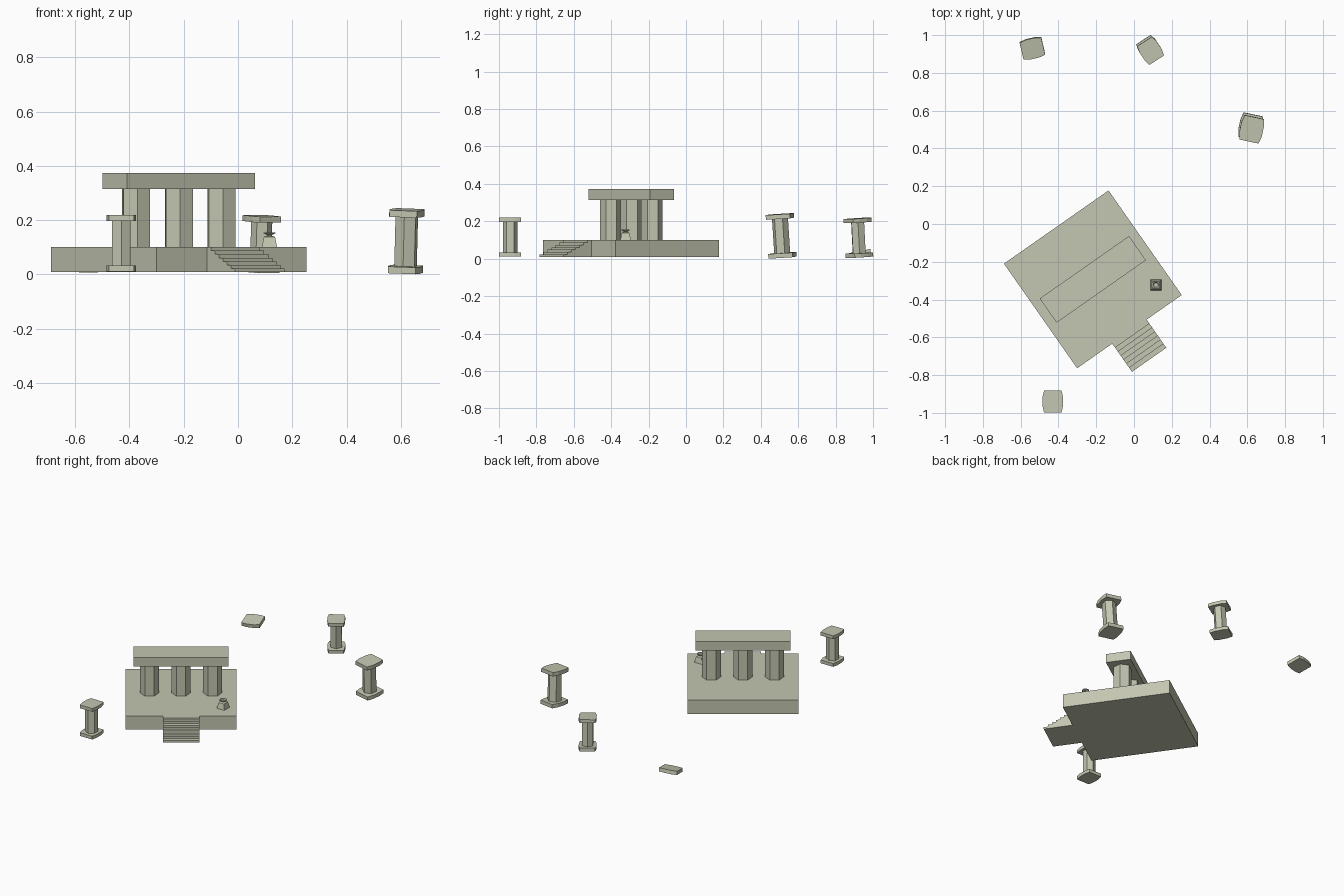
import bpy, bmesh, math
from mathutils import Matrix, Vector

cube = bpy.data.objects.get("Cube")
if cube:
    bpy.data.objects.remove(cube, do_unlink=True)

stone = bpy.data.materials.new("weathered_stone")
stone.use_nodes = True
stone.diffuse_color = (0.55, 0.57, 0.44, 1)
stone.node_tree.nodes["Principled BSDF"].inputs["Base Color"].default_value = (0.55, 0.57, 0.44, 1)


def make(name, bm, matrix):
    bmesh.ops.recalc_face_normals(bm, faces=bm.faces)
    mesh = bpy.data.meshes.new(name)
    bm.to_mesh(mesh)
    bm.free()
    mesh.materials.append(stone)
    ob = bpy.data.objects.new(name, mesh)
    ob.matrix_world = matrix
    bpy.context.collection.objects.link(ob)
    return ob


def prism(name, outline, z0, z1, matrix):
    """Extrude a flat outline upward."""
    bm = bmesh.new()
    face = bm.faces.new([bm.verts.new((x, y, z0)) for x, y in outline])
    new = bmesh.ops.extrude_face_region(bm, geom=[face])["geom"]
    bmesh.ops.translate(bm, vec=(0, 0, z1 - z0),
                        verts=[v for v in new if isinstance(v, bmesh.types.BMVert)])
    return make(name, bm, matrix)


def box(cx, cy, w, d):
    return [(cx + sx * w / 2, cy + sy * d / 2)
            for sx, sy in ((-1, -1), (1, -1), (1, 1), (-1, 1))]


def ring(radius, sides, turn=0):
    return [(radius * math.cos(turn + math.tau * i / sides),
             radius * math.sin(turn + math.tau * i / sides)) for i in range(sides)]


def lathe(name, profile, sides, turn, matrix):
    """Stack rings of (radius, height) and close both ends."""
    bm = bmesh.new()
    rings = [[bm.verts.new((x, y, z)) for x, y in ring(r, sides, turn)] for r, z in profile]
    for a, b in zip(rings, rings[1:]):
        for i in range(sides):
            j = (i + 1) % sides
            bm.faces.new((a[i], a[j], b[j], b[i]))
    bm.faces.new(rings[0])
    bm.faces.new(rings[-1])
    return make(name, bm, matrix)


# Temple: platform, three six-sided columns and a lintel
temple = Matrix.Translation((-0.218, -0.293, 0)) @ Matrix.Rotation(math.radians(35), 4, 'Z')
side, floor, top = 0.676, 0.009, 0.1
prism("platform", box(0, 0, side, side), floor, top, temple)
for i, label in enumerate(("right", "middle", "left")):
    shift = Matrix.Translation(((i - 1) * 0.192, 0, 0))
    prism(f"temple_column_{label}", ring(0.057, 6), top, 0.314, temple @ shift)
prism("lintel", box(0, 0, 0.577, 0.156), 0.314, 0.373, temple)

# Stairs: one stepped side profile swept across the width
steps, run = 7, 0.182
profile = [(0, floor)]
for i in range(steps):
    y = -run + run * i / steps
    z = floor + (top - floor) * i / steps
    profile += [(y, z), (y, z + (top - floor) / steps)]
profile.append((0, top))
sweep = Matrix(((0, 0, 1, 0), (1, 0, 0, -side / 2), (0, 1, 0, 0), (0, 0, 0, 1)))
prism("stairs", profile, -0.111, 0.111, temple @ sweep)

# Brazier: tapered square foot with a flared, hollow dish
spot = Matrix.Translation((0.116, -0.323, top))
lathe("brazier_foot", [(0.04, 0), (0.029, 0.038), (0.016, 0.042)], 4, math.pi / 4, spot)
lathe("brazier_dish", [(0.009, 0.04), (0.01, 0.045), (0.024, 0.051), (0.024, 0.055),
                       (0.018, 0.055), (0.012, 0.049)], 8, math.pi / 8, spot)

# Freestanding columns: bowed slabs above and below a six-sided shaft
half = [(0.046, -0.059), (0.054, -0.025), (0.054, 0.025), (0.046, 0.059)]
slab = half + [(-x, -y) for x, y in half]


def ruin_column(name, place, turn, size, lean):
    tilt = Vector((0, 0, 1)).rotation_difference(Vector((*lean, 1))).to_matrix().to_4x4()
    m = (Matrix.Translation(place) @ tilt @ Matrix.Rotation(math.radians(turn), 4, 'Z')
         @ Matrix.Scale(size, 4))
    prism(name + "_base", slab, 0, 0.022, m)
    prism(name + "_shaft", ring(0.039, 6, math.pi / 2), 0.022, 0.186, m)
    prism(name + "_cap", slab, 0.186, 0.208, m)


ruin_column("front_column", (-0.43, -0.94, 0.011), 0, 1, (0, 0))
ruin_column("side_column", (0.617, 0.516, 0.006), -12, 1.12, (0.025, -0.065))
ruin_column("back_column", (0.082, 0.927, 0.008), 33, 1, (0.03, -0.05))

# Fallen slab lying tilted on the ground
fallen = (Matrix.Translation((-0.538, 0.93, 0.029)) @ Matrix.Rotation(math.radians(11), 4, 'X')
          @ Matrix.Rotation(math.radians(-77), 4, 'Z'))
prism("fallen_slab", slab, -0.012, 0.012, fallen)
